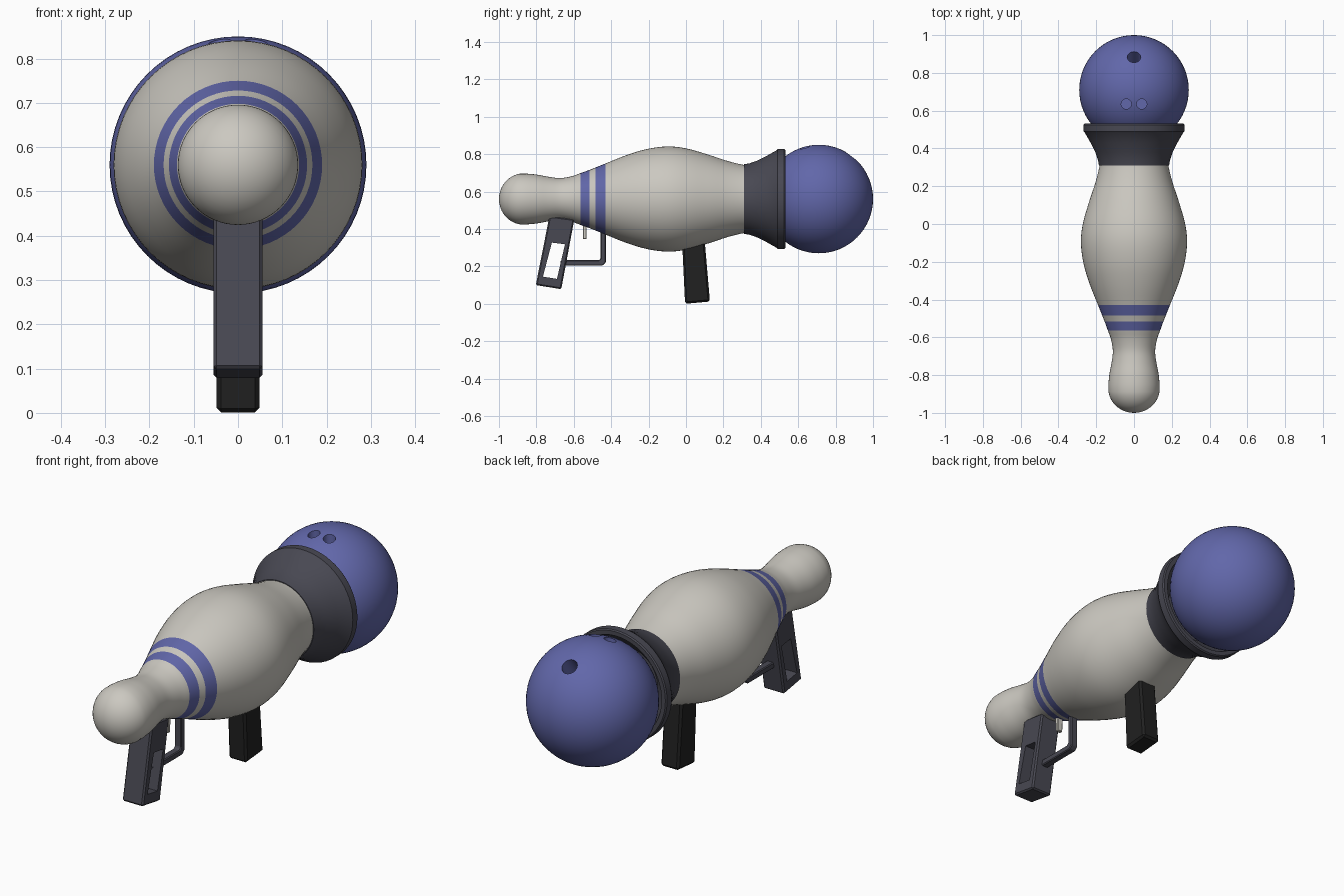
import bpy, bmesh, math
from mathutils import Vector

if "Cube" in bpy.data.objects:
    bpy.data.objects.remove(bpy.data.objects["Cube"])

AXIS_Z = 0.56  # height of the barrel axis


def material(name, rgb):
    m = bpy.data.materials.new(name)
    m.use_nodes = True
    m.diffuse_color = (*rgb, 1)
    m.node_tree.nodes["Principled BSDF"].inputs["Base Color"].default_value = (*rgb, 1)
    return m


IVORY = material("ivory", (0.60, 0.58, 0.53))
BLUE = material("blue", (0.12, 0.135, 0.40))
GREY = material("dark grey", (0.065, 0.065, 0.085))
BLACK = material("black", (0.015, 0.015, 0.015))


def finish(name, bm, *mats):
    bmesh.ops.recalc_face_normals(bm, faces=bm.faces)
    mesh = bpy.data.meshes.new(name)
    bm.to_mesh(mesh)
    bm.free()
    for m in mats:
        mesh.materials.append(m)
    obj = bpy.data.objects.new(name, mesh)
    bpy.context.collection.objects.link(obj)
    return obj


def activate(obj):
    bpy.ops.object.select_all(action='DESELECT')
    obj.select_set(True)
    bpy.context.view_layer.objects.active = obj


def smooth(obj, angle=35):
    activate(obj)
    bpy.ops.object.shade_smooth_by_angle(angle=math.radians(angle))


def lathe(name, profile, *mats, segments=64):
    """Spin (y, radius) points around the barrel axis."""
    bm = bmesh.new()
    verts = [bm.verts.new((r, y, AXIS_Z)) for y, r in profile]
    edges = [bm.edges.new(pair) for pair in zip(verts, verts[1:])]
    bmesh.ops.spin(bm, geom=verts + edges, cent=(0, 0, AXIS_Z), axis=(0, 1, 0),
                   angle=math.tau, steps=segments, use_duplicate=False)
    bmesh.ops.remove_doubles(bm, verts=bm.verts, dist=0.0001)
    return finish(name, bm, *mats)


def spline(points, steps=4):
    """Smooth curve through all the points."""
    pts = [Vector(p) for p in points]
    pts = [2 * pts[0] - pts[1]] + pts + [2 * pts[-1] - pts[-2]]
    out = []
    for a, b, c, d in zip(pts, pts[1:], pts[2:], pts[3:]):
        for i in range(steps):
            t = i / steps
            out.append(0.5 * (2 * b + (c - a) * t + (2 * a - 5 * b + 4 * c - d) * t**2
                              + (3 * b - a - 3 * c + d) * t**3))
    return out + [pts[-2]]


def slab(name, outline, half_width, mat, bevel=0.0):
    """Extrude a (y, z) outline sideways, with chamfered edges."""
    bm = bmesh.new()
    face = bm.faces.new([bm.verts.new((-half_width, y, z)) for y, z in outline])
    ext = bmesh.ops.extrude_face_region(bm, geom=[face])["geom"]
    bmesh.ops.translate(bm, vec=(2 * half_width, 0, 0),
                        verts=[v for v in ext if isinstance(v, bmesh.types.BMVert)])
    if bevel:
        bmesh.ops.bevel(bm, geom=bm.edges[:], offset=bevel, segments=1, affect='EDGES')
    return finish(name, bm, mat)


def cut(obj, cutter):
    cutter.hide_render = True
    mod = obj.modifiers.new("cut", 'BOOLEAN')
    mod.object = cutter
    mod.solver = 'EXACT'
    activate(obj)
    bpy.ops.object.modifier_apply(modifier=mod.name)
    bpy.data.objects.remove(cutter)


# Pin body: rounded head, then a smooth curve through neck and belly
head = [(-0.868 - 0.132 * math.cos(a), 0.137 * math.sin(a))
        for a in (math.radians(9 * i) for i in range(10))]
curve = spline([(-0.868, 0.137), (-0.80, 0.131), (-0.73, 0.118), (-0.67, 0.112),
                (-0.61, 0.122), (-0.565, 0.138), (-0.515, 0.156), (-0.485, 0.168),
                (-0.43, 0.19), (-0.32, 0.234), (-0.21, 0.267), (-0.10, 0.281),
                (0.0, 0.271), (0.12, 0.237), (0.22, 0.204), (0.30, 0.184), (0.34, 0.18)])
body = lathe("pin_body", head + [tuple(p) for p in curve[1:]], IVORY, BLUE)
for poly in body.data.polygons:
    y = poly.center.y
    if -0.565 < y < -0.515 or -0.485 < y < -0.43:
        poly.material_index = 1
smooth(body)

# Flared muzzle with a rim and a hollow cup
muzzle = lathe("muzzle_cup", [(0.31, 0.17), (0.31, 0.186), (0.34, 0.191), (0.38, 0.205),
                              (0.43, 0.23), (0.485, 0.261), (0.49, 0.267), (0.525, 0.267),
                              (0.531, 0.262), (0.531, 0.242), (0.50, 0.225),
                              (0.43, 0.15), (0.43, 0.0)], GREY)
smooth(muzzle, 30)

# Ball with three drilled holes
CENTRE = Vector((0, 0.71, AXIS_Z))
RADIUS = 0.29
bm = bmesh.new()
bmesh.ops.create_uvsphere(bm, u_segments=64, v_segments=32, radius=RADIUS)
bmesh.ops.translate(bm, verts=bm.verts, vec=CENTRE)
ball = finish("ball", bm, BLUE)


def drill(x, y, radius, radial):
    offset = Vector((x, y - CENTRE.y, 0))
    offset.z = math.sqrt(RADIUS**2 - offset.length_squared)
    direction = offset.normalized() if radial else Vector((0, 0, 1))
    bm = bmesh.new()
    bmesh.ops.create_cone(bm, cap_ends=True, segments=24, radius1=radius,
                          radius2=radius, depth=0.2)
    rot = Vector((0, 0, 1)).rotation_difference(direction).to_matrix()
    bmesh.ops.rotate(bm, verts=bm.verts, cent=(0, 0, 0), matrix=rot)
    bmesh.ops.translate(bm, verts=bm.verts, vec=CENTRE + offset)
    cut(ball, finish("drill", bm, BLUE))


drill(0, 0.885, 0.036, True)
for side in (-1, 1):
    drill(side * 0.041, 0.635, 0.027, False)
smooth(ball, 30)

# Rear grip with a window through it
grip = slab("rear_grip", [(-0.73, 0.47), (-0.597, 0.452), (-0.667, 0.078), (-0.803, 0.1)],
            0.055, GREY, 0.007)
cut(grip, slab("grip_window", [(-0.717, 0.327), (-0.647, 0.318), (-0.69, 0.133),
                               (-0.765, 0.145)], 0.1, GREY))

# Trigger guard and trigger
slab("trigger_guard", [(-0.428, 0.42), (-0.428, 0.222), (-0.446, 0.204), (-0.67, 0.204),
                       (-0.67, 0.233), (-0.465, 0.233), (-0.457, 0.241), (-0.457, 0.42)],
     0.018, GREY, 0.004)
slab("trigger", [(-0.553, 0.45), (-0.53, 0.45), (-0.532, 0.345), (-0.55, 0.345)],
     0.014, IVORY, 0.003)

# Front grip
slab("front_grip", [(-0.022, 0.36), (0.098, 0.36), (0.128, 0.012), (-0.005, 0.0)],
     0.048, BLACK, 0.01)
